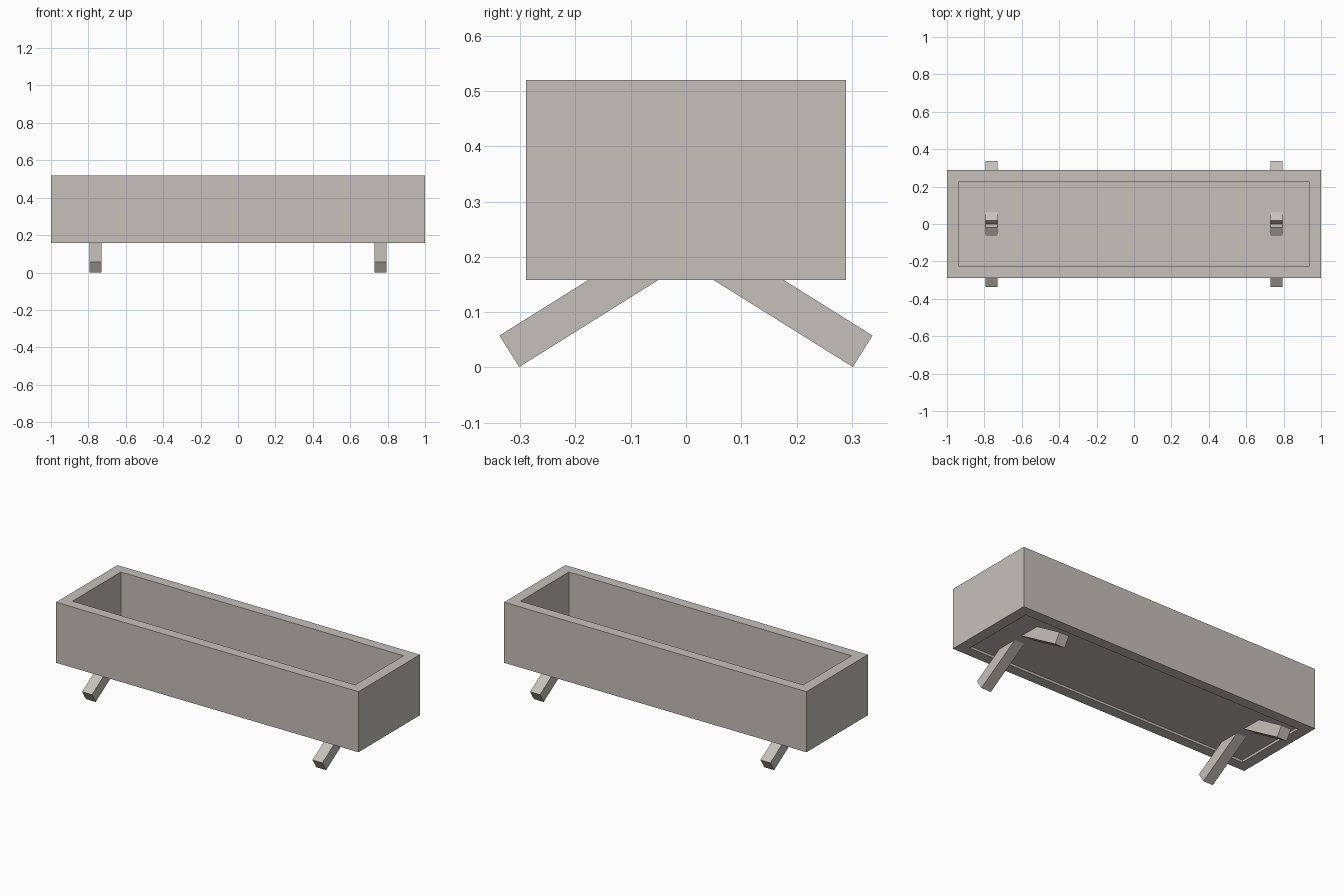
import bpy
import bmesh
import math
from mathutils import Matrix

cube = bpy.data.objects.get("Cube")
if cube:
    bpy.data.objects.remove(cube, do_unlink=True)

stone = bpy.data.materials.new("warm_grey")
stone.use_nodes = True
colour = (0.56, 0.53, 0.49, 1)
stone.diffuse_color = colour
stone.node_tree.nodes["Principled BSDF"].inputs["Base Color"].default_value = colour


def add_object(name, bm):
    bmesh.ops.recalc_face_normals(bm, faces=bm.faces)
    mesh = bpy.data.meshes.new(name)
    bm.to_mesh(mesh)
    bm.free()
    mesh.materials.append(stone)
    obj = bpy.data.objects.new(name, mesh)
    bpy.context.collection.objects.link(obj)
    return obj


# Trough: rectangular rings from the inner floor, over the rim, to the recessed underside
BOTTOM, TOP = 0.158, 0.52
FLOOR, RECESS = 0.228, 0.172
OUTER, INNER = (1.0, 0.29), (0.935, 0.228)
rings = [(INNER, FLOOR), (INNER, TOP), (OUTER, TOP),
         (OUTER, BOTTOM), (INNER, BOTTOM), (INNER, RECESS)]
corners = [(-1, -1), (1, -1), (1, 1), (-1, 1)]

bm = bmesh.new()
loops = [[bm.verts.new((sx * hx, sy * hy, z)) for sx, sy in corners]
         for (hx, hy), z in rings]
for a, b in zip(loops, loops[1:]):
    for i in range(4):
        j = (i + 1) % 4
        bm.faces.new((a[i], a[j], b[j], b[i]))
bm.faces.new(loops[0])
bm.faces.new(loops[-1])
add_object("trough", bm)

# Splayed legs: square bars whose inner ends cross just above the trough floor
LENGTH, WIDTH, THICK = 0.377, 0.065, 0.067
TILT = math.radians(32)
LEG_X, CROSS_Z = 0.762, 0.229
for side, x in (("right", -LEG_X), ("left", LEG_X)):
    for end, sy in (("front", -1), ("back", 1)):
        bm = bmesh.new()
        bmesh.ops.create_cube(bm, size=1)
        bm.transform(Matrix.Translation((x, 0, CROSS_Z))
                     @ Matrix.Rotation(-sy * TILT, 4, "X")
                     @ Matrix.Translation((0, sy * LENGTH / 2, 0))
                     @ Matrix.Diagonal((WIDTH, LENGTH, THICK, 1)))
        add_object(f"{end}_{side}_leg", bm)
